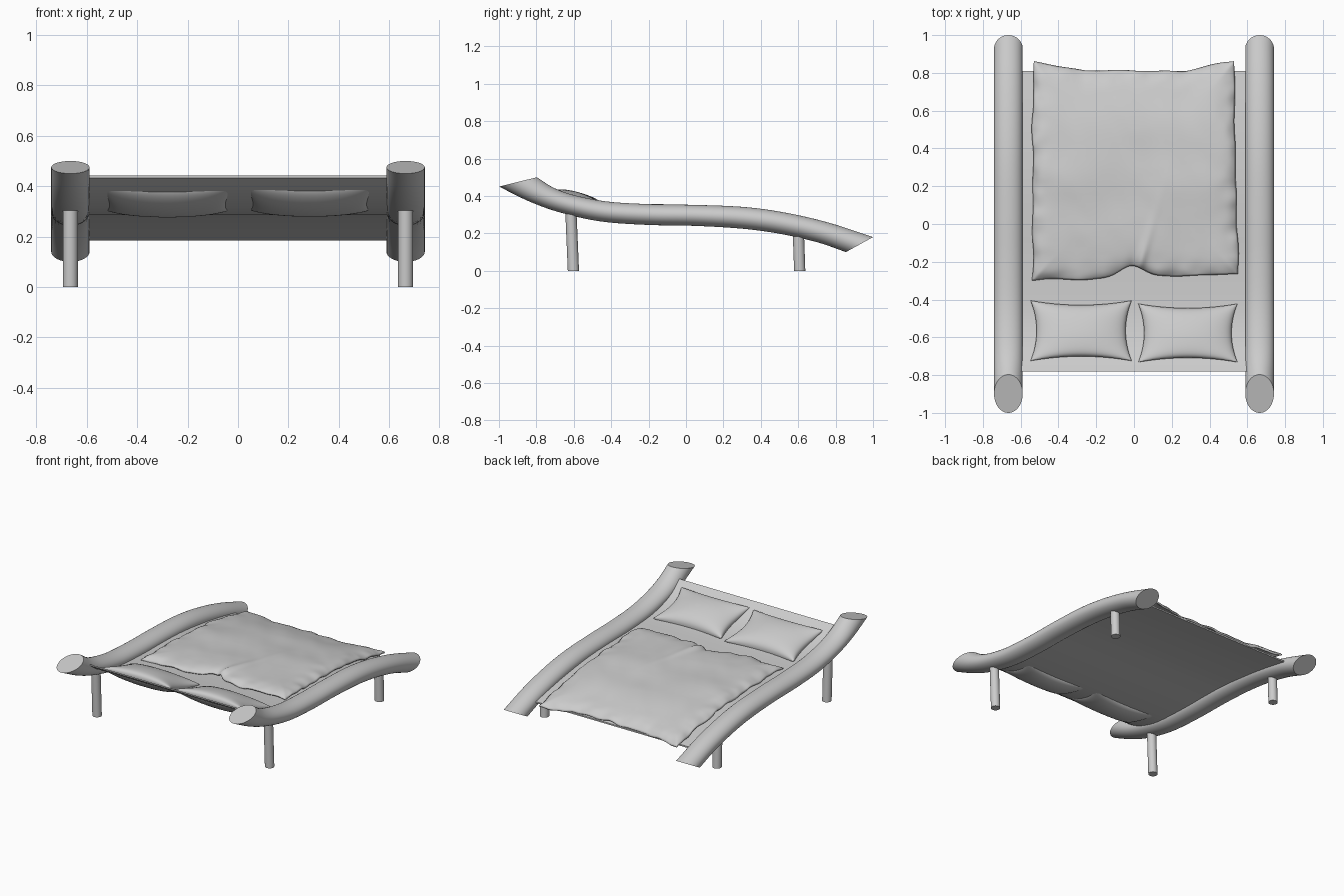
import bpy, bmesh, math
from mathutils import Vector, noise

if "Cube" in bpy.data.objects:
    bpy.data.objects.remove(bpy.data.objects["Cube"])

# Side profile of each log rail: (bottom y, bottom z, top y, top z) per section
RAIL = [(-1.0, .45, -.797, .50), (-.83, .367, -.71, .445), (-.66, .308, -.60, .405),
        (-.45, .263, -.42, .37), (-.2, .245, -.19, .356), (.05, .24, .05, .352),
        (.3, .225, .31, .341), (.5, .198, .53, .311), (.7, .153, .76, .258), (.855, .10, 1.0, .18)]
# Sag line of the mattress sheet (y, z)
SAG = [(-.78, .442), (-.7, .388), (-.6, .345), (-.45, .312), (-.2, .297), (0, .295),
       (.2, .288), (.4, .267), (.6, .237), (.81, .195), (.92, .167)]


def spline(pts, steps):
    """Catmull-Rom through tuples of any length."""
    p = [Vector(q) for q in pts]
    p = [2 * p[0] - p[1]] + p + [2 * p[-1] - p[-2]]
    out = []
    for i in range(1, len(p) - 2):
        a, b, c, d = p[i - 1:i + 3]
        for s in range(steps):
            t = s / steps
            out.append(.5 * (2 * b + (c - a) * t + (2 * a - 5 * b + 4 * c - d) * t * t
                             + (3 * b - a - 3 * c + d) * t ** 3))
    return out + [p[-2]]


SAG_LINE = spline(SAG, 6)


def sag(y):
    for a, b in zip(SAG_LINE, SAG_LINE[1:]):
        if y <= b[0]:
            break
    return a[1] + (b[1] - a[1]) * (y - a[0]) / (b[0] - a[0])


def make(name, verts, faces, angle=40):
    me = bpy.data.meshes.new(name)
    me.from_pydata(verts, [], faces)
    bm = bmesh.new()
    bm.from_mesh(me)
    bmesh.ops.remove_doubles(bm, verts=bm.verts, dist=1e-5)
    bmesh.ops.recalc_face_normals(bm, faces=bm.faces)
    bm.to_mesh(me)
    bm.free()
    ob = bpy.data.objects.new(name, me)
    bpy.context.collection.objects.link(ob)
    bpy.ops.object.select_all(action='DESELECT')
    bpy.context.view_layer.objects.active = ob
    ob.select_set(True)
    bpy.ops.object.shade_smooth_by_angle(angle=math.radians(angle))
    return ob


def grid(nu, nv, fn, offset=0):
    """Verts and quads of a surface fn(u, v) with u, v in 0..1."""
    verts = [fn(i / nu, j / nv) for j in range(nv + 1) for i in range(nu + 1)]
    w = nu + 1
    faces = [tuple(offset + k for k in (j * w + i, j * w + i + 1, (j + 1) * w + i + 1, (j + 1) * w + i))
             for j in range(nv) for i in range(nu)]
    return verts, faces


def loft(name, rings):
    """Capped tube through rings of equal length."""
    n = len(rings[0])
    faces = [(r * n + i, r * n + (i + 1) % n, (r + 1) * n + (i + 1) % n, (r + 1) * n + i)
             for r in range(len(rings) - 1) for i in range(n)]
    faces += [tuple(range(n)), tuple(range((len(rings) - 1) * n, len(rings) * n))]
    return make(name, [v for r in rings for v in r], faces)


def ring(x, bottom, top, rx, n):
    b, t = Vector((x, *bottom)), Vector((x, *top))
    return [(b + t) / 2 + (t - b) / 2 * math.cos(a) + Vector((rx * math.sin(a), 0, 0))
            for a in (2 * math.pi * i / n for i in range(n))]


# Log rails and legs on both sides
for side, s in (("left", -1), ("right", 1)):
    loft(side + "_rail", [ring(s * .665, q[:2], q[2:], .076, 48) for q in spline(RAIL, 6)])
    for where, y0, y1, top in (("head", -.602, -.616, .33), ("foot", .608, .601, .20)):
        loft(f"{side}_{where}_leg", [ring(s * .665, (y - .03, z), (y + .03, z), .03, 32)
                                     for y, z in ((y0, 0), (y1, top))])

# Sagging mattress sheet
loft("mattress_sheet", [[(-.61, y, sag(y)), (.61, y, sag(y)), (.61, y, sag(y) - .01), (-.61, y, sag(y) - .01)]
                        for y in (-.78 + 1.59 * i / 48 for i in range(49))])


# Pillows: two bulging halves with pinched corners
def pillow(name, cx, cy, w, d):
    def half(height):
        def fn(u, v):
            a, b = math.sin((u - .5) * math.pi), math.sin((v - .5) * math.pi)
            x = a * w * (1 - .12 * (1 - b * b))
            y = b * d * (1 - .15 * (1 - a * a))
            puff = (max(0, 1 - a * a) * max(0, 1 - b * b)) ** .42
            return (cx + x, cy + y, sag(cy + y) + .006 + height * puff)
        return fn
    v1, f1 = grid(36, 28, half(.076))
    v2, f2 = grid(36, 28, half(-.055), len(v1))
    make(name, v1 + v2, f1 + f2, 60)


pillow("left_pillow", -.28, -.565, .268, .16)
pillow("right_pillow", .285, -.577, .263, .155)


# Rumpled blanket with turned-down, wavy edges
def blanket(u, v):
    x = -.53 + 1.06 * u + .018 * noise.noise((u * 2, v * 5, 3)) + .03 * (u - .35) * (1 - v)
    head = -.3 + .035 * u + .06 * math.exp(-((u - .49) / .08) ** 2) + .012 * noise.noise((u * 6, 1, 0))
    foot = .812 + .05 * max(0, abs(2 * u - 1) - .5) * 2 + .012 * noise.noise((u * 6, 9, 0))
    y = head + (foot - head) * v
    edge = min(u, 1 - u, v, 1 - v)
    lift = .012 + .036 * (1 - math.exp(-edge / .035)) + .008 * math.exp(-((y - .48) / .15) ** 2)
    # Long soft creases
    rumple = .008 * noise.noise((x * 3 + y * 2, y * 4 - x, 2)) + .004 * noise.noise((x * 9 + y * 5, y * 4 - x * 2, 5))
    # Pinched fold running in from the head edge
    fold = .022 * math.exp(-((x - .02 - .3 * (y + .25)) / .025) ** 2) * math.exp(-max(0, y + .22) / .12)
    crimp = .016 * noise.noise((x * 12, y * 12, 8)) * math.exp(-edge / .04)
    return (x, y, sag(min(y, .9)) + lift + rumple + fold + crimp)


v, f = grid(110, 120, blanket)
cover = make("blanket", v, f, 60)
m = cover.modifiers.new("thickness", 'SOLIDIFY')
m.thickness = .012
m.offset = -1 if cover.data.polygons[0].normal.z > 0 else 1
